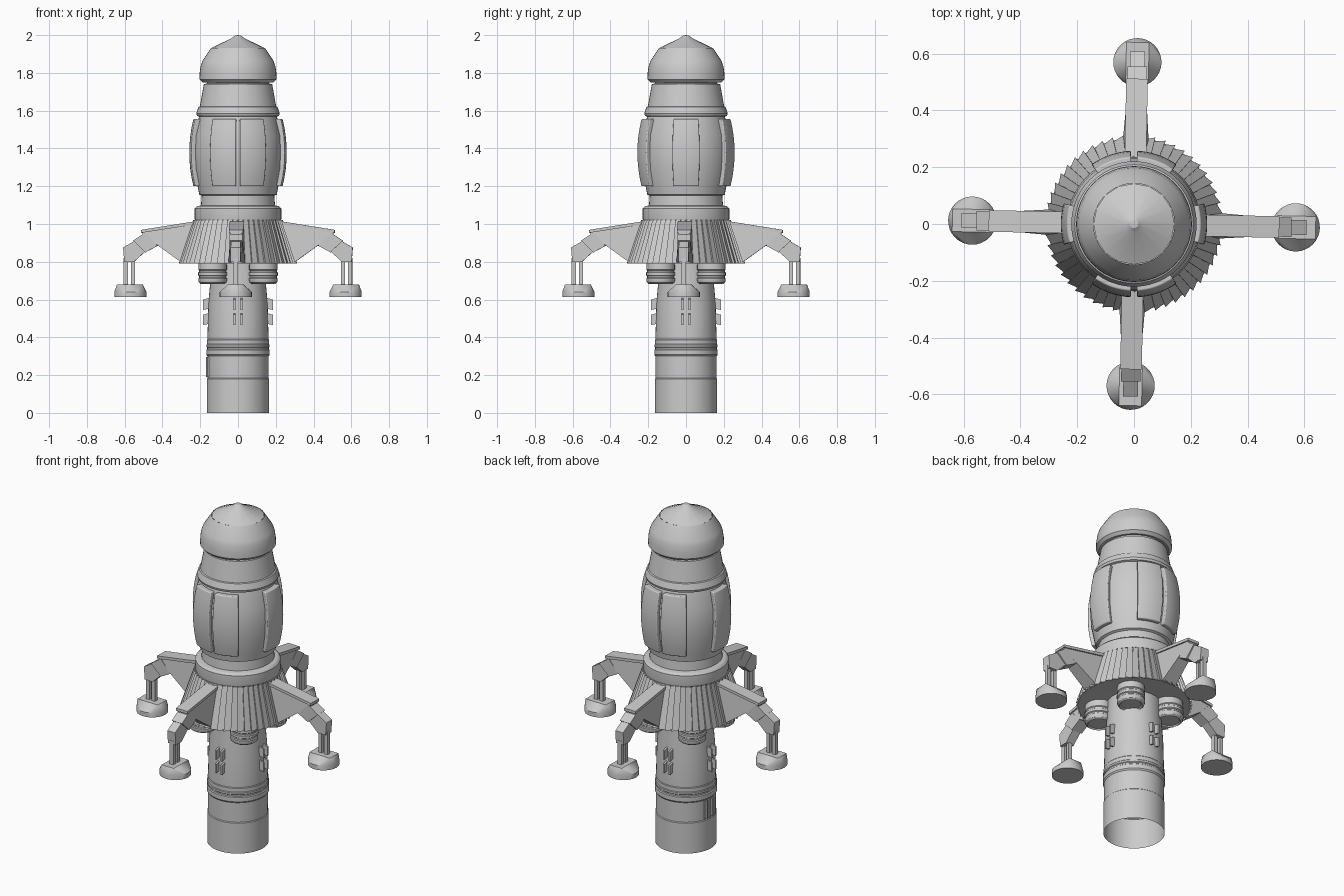
import bpy, bmesh
from math import sin, cos, pi, radians
from mathutils import Matrix, Vector

if "Cube" in bpy.data.objects:
    bpy.data.objects.remove(bpy.data.objects["Cube"])


def finish(name, bm, angle=30, bevel=0, rot=0, loc=(0, 0, 0), normals=True):
    if normals:
        bmesh.ops.recalc_face_normals(bm, faces=bm.faces)
    me = bpy.data.meshes.new(name)
    bm.transform(Matrix.Rotation(rot, 4, 'Z') @ Matrix.Translation(loc))
    bm.to_mesh(me)
    bm.free()
    ob = bpy.data.objects.new(name, me)
    bpy.context.collection.objects.link(ob)
    bpy.ops.object.select_all(action='DESELECT')
    ob.select_set(True)
    bpy.context.view_layer.objects.active = ob
    if bevel:
        m = ob.modifiers.new("bevel", 'BEVEL')
        m.width, m.segments, m.limit_method, m.angle_limit = bevel, 3, 'ANGLE', radians(50)
    bpy.ops.object.shade_smooth_by_angle(angle=radians(angle))
    return ob


def lathe(name, profile, n=48, rot=0, loc=(0, 0, 0), angle=30):
    """Revolve (radius, z) points, bottom to top, about z."""
    bm = bmesh.new()
    rings = []
    for r, z in profile:
        if r == 0:
            rings.append([bm.verts.new((0, 0, z))] * n)
        else:
            rings.append([bm.verts.new((r * cos(2 * pi * i / n), r * sin(2 * pi * i / n), z))
                          for i in range(n)])
    for a, b in zip(rings, rings[1:]):
        for i in range(n):
            j = (i + 1) % n
            vs = list(dict.fromkeys([a[i], a[j], b[j], b[i]]))
            bm.faces.new(vs)
    return finish(name, bm, angle, 0, rot, loc, normals=False)


def prism(name, pts, widths, rot, y=0):
    """Radial (x, z) outline given a half width at each point."""
    bm = bmesh.new()
    sides = [[bm.verts.new((x, y + s * w, z)) for (x, z), w in zip(pts, widths)] for s in (-1, 1)]
    n = len(pts)
    bm.faces.new(sides[0])
    bm.faces.new(sides[1][::-1])
    for i in range(n):
        j = (i + 1) % n
        bm.faces.new((sides[0][i], sides[0][j], sides[1][j], sides[1][i]))
    return finish(name, bm, 20, 0, rot)


# Lower open booster tube with ring bands
lathe("booster_tube", [
    (.165, 0), (.165, .18), (.161, .184), (.162, .30), (.168, .308), (.168, .334), (.163, .338),
    (.163, .346), (.167, .35), (.167, .36), (.164, .364), (.164, .386), (.161, .39), (.161, .42),
    (.157, .58), (.149, .67), (.145, .82)])

# Upper hull: collar, barrel and neck
lathe("hull", [
    (.20, 1.0), (.228, 1.02), (.230, 1.03), (.229, 1.083), (.218, 1.094), (.196, 1.098),
    (.192, 1.15), (.205, 1.156), (.214, 1.20), (.231, 1.29), (.236, 1.38), (.231, 1.47),
    (.206, 1.568), (.217, 1.572), (.221, 1.585), (.209, 1.62), (.202, 1.623),
    (.181, 1.74), (.165, 1.745), (.165, 1.77)])

# Nose cap with faceted tip
lathe("nose_cap", [(.15, 1.76), (.188, 1.75), (.204, 1.766), (.203, 1.80), (.198, 1.835),
                   (.189, 1.862), (.143, 1.932)])
lathe("nose_tip", [(.143, 1.931), (.035, 1.983), (.015, 1.998), (0, 2.0)], 16, angle=12)

# Rounded armour panels on the barrel
for k, deg in enumerate((0, 71, 109, 180, 251, 289)):
    bm = bmesh.new()
    bmesh.ops.create_cube(bm, size=2)
    bmesh.ops.subdivide_edges(bm, edges=bm.edges, cuts=7, use_grid_fill=True)
    for v in bm.verts:
        x, y, z = v.co
        outer = .258 - .022 * z * z
        r = outer - .02 * (1 - x)
        a = radians(16.5) * y
        v.co = (r * cos(a), r * sin(a), 1.378 + .178 * z)
    finish(f"armour_panel_{k + 1}", bm, 40, .012, radians(deg))

# Pleated skirt: overlapping planks in a sawtooth ring
bm = bmesh.new()
N = 52
rows = []
for r, z in ((.237, 1.02), (.314, .79)):
    row = []
    for i in range(N):
        for t, f in ((0, 1.0), (.98, .955)):
            a = 2 * pi * (i + t) / N
            row.append(bm.verts.new((r * f * cos(a), r * f * sin(a), z)))
    rows.append(row)
for i in range(2 * N):
    j = (i + 1) % (2 * N)
    bm.faces.new((rows[0][i], rows[1][i], rows[1][j], rows[0][j]))
finish("pleated_skirt", bm, 5)
lathe("skirt_underside", [(.14, .80), (.303, .793)])
lathe("skirt_top", [(.232, 1.02), (.20, 1.022)])

# Four engine pods on the diagonals
for k in range(4):
    lathe(f"engine_pod_{k + 1}", [
        (0, .69), (.055, .69), (.062, .683), (.072, .69), (.076, .70), (.076, .712), (.071, .716),
        (.071, .724), (.077, .728), (.077, .742), (.072, .746), (.072, .754), (.076, .758),
        (.074, .80)], 24, pi / 4 + k * pi / 2, (.19, 0, 0))

# Landing legs, turned slightly like a pinwheel
for k in range(4):
    rot = k * pi / 2 - radians(1.2)
    s = f"_{k + 1}"
    prism("fin_body" + s, [(.20, 1.005), (.505, .957), (.505, .945), (.30, .797), (.22, .80)],
          [.03, .03, .03, .045, .045], rot)
    prism("fin_top_plate" + s, [(.21, 1.017), (.512, .969), (.512, .953), (.21, 1.0)],
          [.038] * 4, rot)
    prism("leg_shoulder" + s, [(.425, .885), (.49, .955), (.555, .912), (.49, .85)],
          [.034] * 4, rot)
    prism("leg_knee" + s, [(.485, .86), (.54, .915), (.608, .875), (.602, .80), (.55, .80)],
          [.026] * 5, rot)
    for i, (x0, x1) in enumerate(((.545, .566), (.582, .605))):
        prism(f"leg_strut_{k + 1}_{i + 1}", [(x0, .66), (x1, .66), (x1, .82), (x0, .82)],
              [.012] * 4, rot)
    # Foot pad: round base hulled to a rectangular top
    bm = bmesh.new()
    for z in (.613, .64):
        for i in range(32):
            a = 2 * pi * i / 32
            bm.verts.new((.57 + .085 * cos(a), .085 * sin(a), z))
    for x in (.505, .64):
        for y in (-.04, .04):
            bm.verts.new((x, y, .68))
    bmesh.ops.convex_hull(bm, input=bm.verts)
    bmesh.ops.dissolve_limit(bm, angle_limit=radians(2), verts=bm.verts, edges=bm.edges)
    finish("foot_pad" + s, bm, 25, 0, rot)

# Slanted stabiliser vanes on the tube, two by two on each side
for k in range(4):
    for z in (.55, .47):
        for y in (-.018, .018):
            prism(f"vane_{k + 1}", [(.14, z + .005), (.184, z - .005), (.184, z + .05), (.14, z + .062)],
                  [.005] * 4, k * pi / 2, y)

# Small ribs on the left of the tube
for i in range(4):
    prism(f"tube_rib_{i + 1}", [(.14, .19), (.169, .19), (.169, .295), (.14, .295)],
          [.009] * 4, pi + radians((i - 1.5) * 10))
